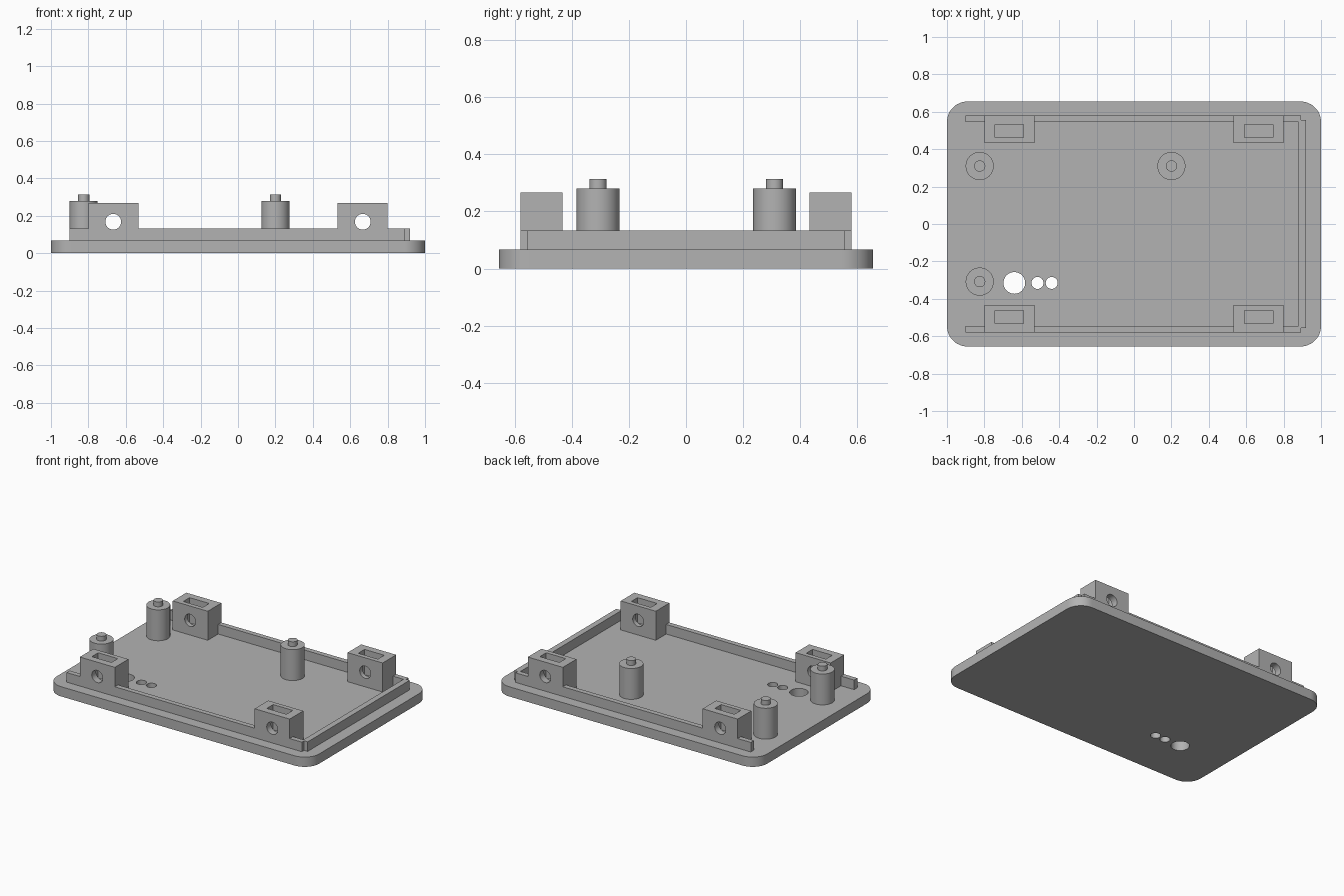
import bpy, bmesh, math

cube = bpy.data.objects.get("Cube")
if cube:
    bpy.data.objects.remove(cube, do_unlink=True)

grey = bpy.data.materials.new("plain_grey")
grey.use_nodes = True
grey.diffuse_color = (0.45, 0.45, 0.45, 1)
grey.node_tree.nodes["Principled BSDF"].inputs["Base Color"].default_value = grey.diffuse_color

PLATE_TOP, RIM_TOP, BLOCK_TOP, POST_TOP, PIN_TOP = 0.067, 0.133, 0.267, 0.28, 0.313


def prism(name, outline, z0, z1):
    """Extrude a flat outline between two heights."""
    bm = bmesh.new()
    face = bm.faces.new([bm.verts.new((x, y, z0)) for x, y in outline])
    up = bmesh.ops.extrude_face_region(bm, geom=[face])["geom"]
    bmesh.ops.translate(bm, vec=(0, 0, z1 - z0),
                        verts=[v for v in up if isinstance(v, bmesh.types.BMVert)])
    bmesh.ops.recalc_face_normals(bm, faces=bm.faces)
    mesh = bpy.data.meshes.new(name)
    bm.to_mesh(mesh)
    bm.free()
    mesh.materials.append(grey)
    ob = bpy.data.objects.new(name, mesh)
    bpy.context.collection.objects.link(ob)
    return ob


def box(name, x0, x1, y0, y1, z0, z1):
    return prism(name, [(x0, y0), (x1, y0), (x1, y1), (x0, y1)], z0, z1)


def circle(x, y, r, n=48):
    return [(x + r * math.cos(math.tau * i / n), y + r * math.sin(math.tau * i / n))
            for i in range(n)]


def rounded_rect(hx, hy, r, n=12):
    pts = []
    for q, (sx, sy) in enumerate([(1, 1), (-1, 1), (-1, -1), (1, -1)]):
        for i in range(n + 1):
            a = (q + i / n) * math.pi / 2
            pts.append((sx * (hx - r) + r * math.cos(a), sy * (hy - r) + r * math.sin(a)))
    return pts


def activate(ob):
    bpy.ops.object.select_all(action="DESELECT")
    ob.select_set(True)
    bpy.context.view_layer.objects.active = ob


def cut(ob, cutter):
    cutter.hide_render = True
    mod = ob.modifiers.new("cut", "BOOLEAN")
    mod.operation, mod.solver, mod.object = "DIFFERENCE", "EXACT", cutter
    activate(ob)
    bpy.ops.object.modifier_apply(modifier=mod.name)
    bpy.data.objects.remove(cutter, do_unlink=True)


def smooth(ob):
    activate(ob)
    bpy.ops.object.shade_smooth_by_angle(angle=math.radians(30))


# Base plate with rounded corners and three through holes
plate = prism("base_plate", rounded_rect(1, 0.655, 0.11), 0, PLATE_TOP)
for x, r in [(-0.64, 0.058), (-0.516, 0.032), (-0.44, 0.032)]:
    cut(plate, prism("hole_cutter", circle(x, -0.315, r), -0.1, 0.2))
smooth(plate)

# Rim closing the left end, with notched corners
half = [(0.8, 0.545), (0.8, 0.58), (0.893, 0.58), (0.893, 0.555), (0.92, 0.555)]
inner = [(0.88, -0.545), (0.88, 0.545)]
prism("end_rim", half + [(x, -y) for x, y in reversed(half)] + inner, PLATE_TOP, RIM_TOP)

for side, s in [("front", -1), ("back", 1)]:
    # Rim along the long side, between and beyond the blocks
    for part, x0, x1 in [("middle", -0.533, 0.533), ("end", -0.9, -0.8)]:
        box(f"{side}_rim_{part}", x0, x1, *sorted((s * 0.545, s * 0.58)), PLATE_TOP, RIM_TOP)

    # Screw blocks with a nut slot and a cross hole
    for end, e in [("right", -1), ("left", 1)]:
        block = box(f"{side}_{end}_screw_block", *sorted((e * 0.533, e * 0.8)),
                    *sorted((s * 0.432, s * 0.58)), PLATE_TOP, BLOCK_TOP)
        cx = e * 0.667
        bore = prism("bore_cutter", circle(0, 0, 0.042), -1, 1)
        bore.rotation_euler.x = math.pi / 2
        bore.location = (cx, 0, 0.168)
        cut(block, bore)
        cut(block, box("slot_cutter", cx - 0.075, cx + 0.075,
                       *sorted((s * 0.463, s * 0.532)), 0.093, 0.4))
        smooth(block)

# Standoff posts with locating pins
for name, x, y in [("front_right", -0.825, -0.308), ("back_right", -0.825, 0.31),
                   ("back_left", 0.2, 0.31)]:
    smooth(prism(f"{name}_post", circle(x, y, 0.075), PLATE_TOP, POST_TOP))
    smooth(prism(f"{name}_pin", circle(x, y, 0.03, 32), POST_TOP, PIN_TOP))
